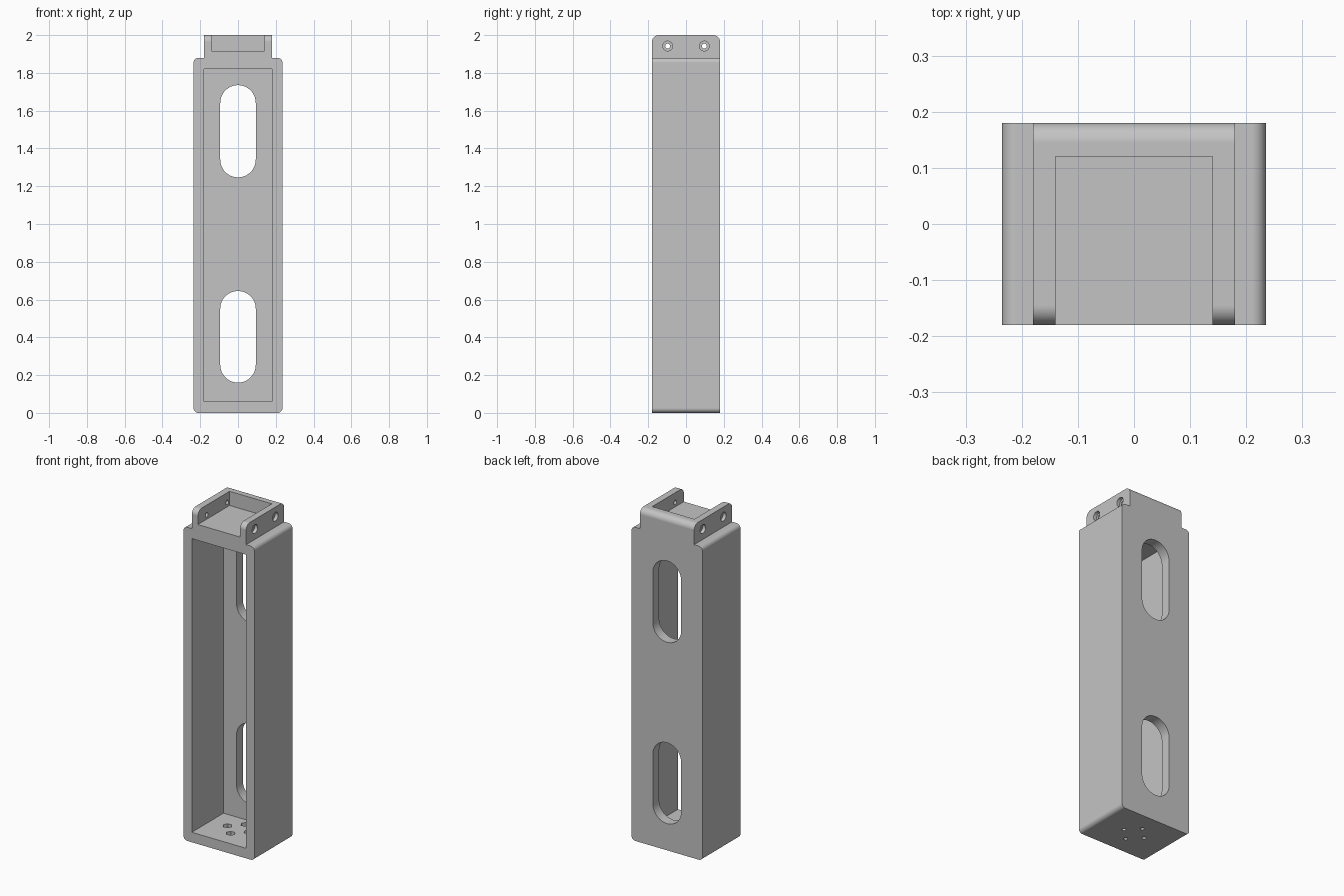
import bpy, bmesh, math

cube = bpy.data.objects.get("Cube")
if cube:
    bpy.data.objects.remove(cube, do_unlink=True)

grey = bpy.data.materials.new("plain_grey")
grey.use_nodes = True
COLOUR = (0.55, 0.55, 0.55, 1)
grey.diffuse_color = COLOUR
grey.node_tree.nodes["Principled BSDF"].inputs["Base Color"].default_value = COLOUR


def circle(u, v, r, sides=32):
    return [(u + r * math.cos(2 * math.pi * i / sides),
             v + r * math.sin(2 * math.pi * i / sides)) for i in range(sides)]


def rounded_rect(u0, u1, v0, v1, r=0.0, top_only=False, steps=12):
    """Outline whose corners have radius r; top_only keeps the lower ones square."""
    pts = []
    for k, (u, v, su, sv) in enumerate([(u1, v1, 1, 1), (u0, v1, -1, 1),
                                        (u0, v0, -1, -1), (u1, v0, 1, -1)]):
        if r == 0 or (top_only and sv < 0):
            pts.append((u, v))
            continue
        for i in range(steps + 1):
            a = math.pi / 2 * (k + i / steps)
            pts.append((u - su * r + r * math.cos(a), v - sv * r + r * math.sin(a)))
    return pts


def prism(name, outline, axis, lo, hi):
    """Extrude an outline along an axis from lo to hi."""
    place = {"x": lambda u, v: (lo, u, v),
             "y": lambda u, v: (u, lo, v),
             "z": lambda u, v: (u, v, lo)}[axis]
    bm = bmesh.new()
    face = bm.faces.new([bm.verts.new(place(u, v)) for u, v in outline])
    extruded = bmesh.ops.extrude_face_region(bm, geom=[face])["geom"]
    offset = [hi - lo if a == axis else 0 for a in "xyz"]
    bmesh.ops.translate(bm, vec=offset,
                        verts=[g for g in extruded if isinstance(g, bmesh.types.BMVert)])
    bmesh.ops.remove_doubles(bm, verts=bm.verts, dist=1e-5)
    bmesh.ops.recalc_face_normals(bm, faces=bm.faces)
    mesh = bpy.data.meshes.new(name)
    bm.to_mesh(mesh)
    bm.free()
    mesh.materials.append(grey)
    obj = bpy.data.objects.new(name, mesh)
    bpy.context.collection.objects.link(obj)
    return obj


def combine(target, tool, operation="DIFFERENCE"):
    mod = target.modifiers.new("combine", "BOOLEAN")
    mod.operation, mod.object, mod.solver = operation, tool, "EXACT"
    bpy.context.view_layer.objects.active = target
    bpy.ops.object.modifier_apply(modifier=mod.name)
    bpy.data.objects.remove(tool, do_unlink=True)


HALF_W, HALF_D, BODY_TOP = 0.235, 0.18, 1.88

# Long box with rounded side edges, plus the mounting bracket on top
housing = prism("housing", rounded_rect(-HALF_W, HALF_W, 0, BODY_TOP, 0.025),
                "y", -HALF_D, HALF_D)
bracket = prism("bracket", rounded_rect(-HALF_D, HALF_D, 1.85, 2.0, 0.035, top_only=True),
                "x", -0.18, 0.18)
combine(housing, bracket, "UNION")

# Open front cavity and the bracket pocket
combine(housing, prism("cavity", rounded_rect(-0.18, 0.18, 0.06, 1.82), "y", -0.3, 0.12))
combine(housing, prism("pocket", rounded_rect(-0.14, 0.14, 1.915, 2.1), "y", -0.3, 0.12))

# Two long slots through the back wall
for z0, z1 in ((0.16, 0.645), (1.247, 1.735)):
    combine(housing, prism("slot", rounded_rect(-0.094, 0.094, z0, z1, 0.094),
                           "y", 0.05, 0.3))

# Counterbored screw holes through the bracket sides
for y in (-0.097, 0.097):
    combine(housing, prism("screw_hole", circle(y, 1.942, 0.013), "x", -0.3, 0.3))
    for side in (-1, 1):
        lo, hi = sorted((side * 0.16, side * 0.3))
        combine(housing, prism("counterbore", circle(y, 1.942, 0.026), "x", lo, hi))

# Four screw holes in the floor with hexagonal recesses inside
for x, y in circle(0, 0, 0.07, 4):
    combine(housing, prism("floor_hole", circle(x, y, 0.011), "z", -0.1, 0.1))
    combine(housing, prism("nut_recess", circle(x, y, 0.026, 6), "z", 0.03, 0.1))

# Smooth rounded areas, crisp edges
bpy.ops.object.select_all(action="DESELECT")
housing.select_set(True)
bpy.context.view_layer.objects.active = housing
bpy.ops.object.shade_smooth_by_angle(angle=math.radians(30))
weighted = housing.modifiers.new("weighted_normals", "WEIGHTED_NORMAL")
weighted.keep_sharp = True
